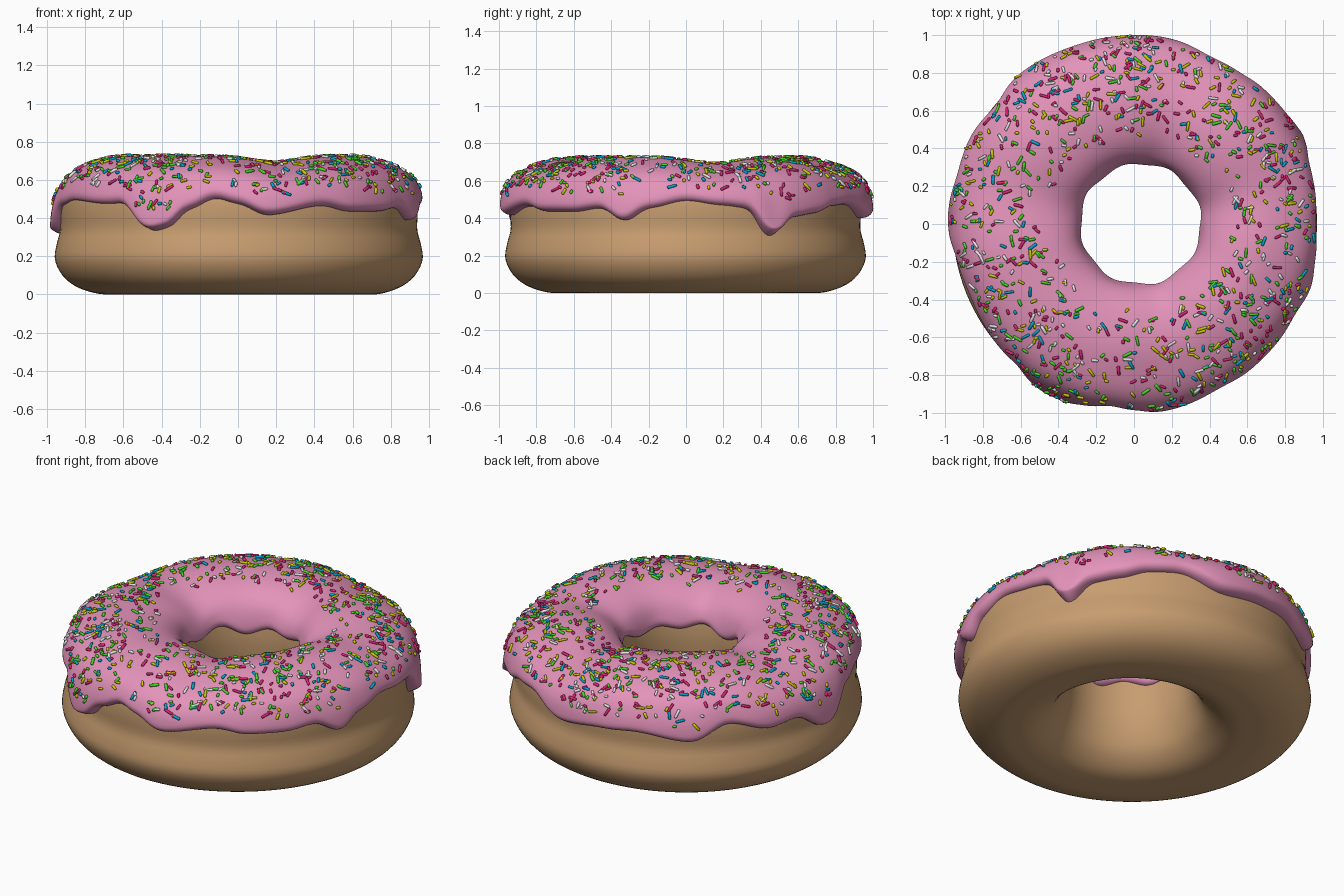
import bpy, bmesh, math, random
from mathutils import Vector

if "Cube" in bpy.data.objects:
    bpy.data.objects.remove(bpy.data.objects["Cube"])
random.seed(4)

def material(name, col):
    m = bpy.data.materials.new(name)
    m.diffuse_color = (*col, 1)
    m.use_nodes = True
    m.node_tree.nodes["Principled BSDF"].inputs["Base Color"].default_value = m.diffuse_color
    return m

def finish(bm, name, mat):
    bmesh.ops.recalc_face_normals(bm, faces=bm.faces[:])
    me = bpy.data.meshes.new(name)
    bm.to_mesh(me)
    bm.free()
    for p in me.polygons:
        p.use_smooth = True
    me.materials.append(mat)
    ob = bpy.data.objects.new(name, me)
    bpy.context.collection.objects.link(ob)
    return ob

def loft(sections, name, mat):
    """Closed sections joined in a closed ring."""
    bm = bmesh.new()
    rows = [[bm.verts.new(p) for p in s] for s in sections]
    n, m = len(rows), len(rows[0])
    for i in range(n):
        a, b = rows[i], rows[(i + 1) % n]
        for j in range(m):
            k = (j + 1) % m
            bm.faces.new((a[j], b[j], b[k], a[k]))
    return finish(bm, name, mat)

def smooth(x):
    x = min(1, max(0, x))
    return x * x * (3 - 2 * x)

def bumps(a, centres, width):
    """Sum of soft bumps around the ring, angles in degrees."""
    d = math.degrees(a)
    return sum(math.exp(-(((d - c + 180) % 360 - 180) / width) ** 2) for c in centres)

# dough cross-section (radius, height): bottom, outside, top, hole
KNOTS = [(.60, 0), (.72, 0), (.84, .035), (.92, .095), (.963, .18), (.955, .26), (.935, .34),
         (.938, .43), (.93, .51), (.89, .595), (.80, .655), (.68, .688), (.57, .688), (.46, .66),
         (.39, .61), (.358, .54), (.347, .46), (.345, .38), (.355, .27), (.385, .17), (.43, .09), (.51, .025)]

def catmull(pts, steps):
    out, n = [], len(pts)
    for i in range(n):
        p = [Vector(pts[(i + k - 1) % n]) for k in range(4)]
        for s in range(steps):
            t = s / steps
            v = .5 * (2 * p[1] + (p[2] - p[0]) * t + (2 * p[0] - 5 * p[1] + 4 * p[2] - p[3]) * t * t
                      + (3 * p[1] - p[0] - 3 * p[2] + p[3]) * t ** 3)
            out.append(Vector((v.x, max(0, v.y))))
    return out

def resample(pts, n):
    pts = pts + [pts[0]]
    cum = [0]
    for a, b in zip(pts, pts[1:]):
        cum.append(cum[-1] + (b - a).length)
    out, j = [], 0
    for i in range(n):
        d = cum[-1] * i / n
        while cum[j + 1] < d:
            j += 1
        out.append(pts[j].lerp(pts[j + 1], (d - cum[j]) / max(1e-9, cum[j + 1] - cum[j])))
    return out, cum[-1] / n

N = 480
PROF, STEP = resample(catmull(KNOTS, 24), N)
I_OUT = max(range(N), key=lambda i: PROF[i].x)
I_TOP = max(range(N), key=lambda i: PROF[i].y)

def prof(i):
    k = int(i)
    return PROF[k % N].lerp(PROF[(k + 1) % N], i - k)

def place(a, r, z):
    """Cross-section point to space, with shallow dips in the crest and the hole off centre."""
    z -= .033 * bumps(a, (14, 74, 166, 286), 17) * smooth((z - .5) / .17)
    r *= 1 + .005 * math.sin(3 * a + 1) * smooth((r - .5) / .3)
    return Vector((r * math.cos(a) + .035 * smooth((.85 - r) / .45), r * math.sin(a), z))

# icing rim: angle in degrees, height of the lower edge
RIM = [(0, .50), (12, .475), (20, .46), (28, .30), (36, .41), (46, .43), (55, .47), (65, .48),
       (81, .405), (98, .43), (108, .44), (127, .40), (139, .49), (154, .425), (164, .44),
       (178, .32), (192, .475), (203, .50), (224, .48), (230, .485), (242.5, .335), (248, .36),
       (254, .45), (263, .51), (270, .48), (279, .42), (298, .47), (308, .44), (321, .44),
       (331, .46), (340, .39), (348, .46), (360, .50)]

def rim(a):
    d = math.degrees(a) % 360
    for (a0, z0), (a1, z1) in zip(RIM, RIM[1:]):
        if a0 <= d <= a1:
            return z0 + (z1 - z0) * smooth((d - a0) / (a1 - a0))

def span(a):
    """Profile indices of the outer and inner icing edges."""
    zo = (rim(a - .035) + 2 * rim(a) + rim(a + .035)) / 4 - .005
    zi = .475 + .018 * math.sin(8 * a) + .01 * math.sin(5 * a + 1)
    i = I_OUT
    while PROF[i].y < zo:
        i += 1
    i0 = i - (PROF[i].y - zo) / max(1e-6, PROF[i].y - PROF[i - 1].y)
    j = I_TOP
    while PROF[j].y > zi:
        j += 1
    i1 = j - (zi - PROF[j].y) / max(1e-6, PROF[j - 1].y - PROF[j].y)
    return zo, i0, i1

def icing(a, f, sp, under=False):
    zo, i0, i1 = sp
    i = i0 + f * (i1 - i0)
    p, t = prof(i), (prof(i + 2) - prof(i - 2)).normalized()
    nrm = Vector((t.y, -t.x))
    if under:
        h = -.012
    else:
        s0, s1 = (i - i0) * STEP, (i1 - i) * STEP
        edge = min(1, min(s0, s1) / .04)
        outer = smooth((p.x - .75) / .18)
        h = .034 + outer * (.006 + .016 * math.sin(a) ** 2 - .012 * max(0, -math.cos(a)))
        h += max(-.01, .2 * (.47 - zo)) * math.exp(-(s0 / .14) ** 2)
        h += .006 * math.sin(8 * a + 2) * math.exp(-(s1 / .1) ** 2)
        h = h * math.sqrt(max(0, 1 - (1 - edge) ** 2))
    p = p + nrm * h
    return place(a, p.x, p.y)

# dough
dough_mat = material("baked dough", (.57, .335, .16))
A = [2 * math.pi * k / 128 for k in range(128)]
loft([[place(a, p.x, p.y) for p in PROF[::6]] for a in A], "dough", dough_mat)

# icing with drips
icing_mat = material("pink icing", (.77, .29, .49))
F = [.5 - .5 * math.cos(math.pi * k / 44) for k in range(45)]
G = [1 - k / 12 for k in range(13)]
sections = []
for k in range(300):
    a = 2 * math.pi * k / 300
    sp = span(a)
    sections.append([icing(a, f, sp) for f in F] + [icing(a, f, sp, True) for f in G])
loft(sections, "icing", icing_mat)

# sprinkles: small capsules lying on the icing, one mesh per colour
def capsule(bm, c, axis, up, length, rad):
    side = axis.cross(up).normalized()
    up = side.cross(axis)
    rings = []
    for off, r in ((-.5, .55), (-.5 + .5 * rad / length, 1), (.5 - .5 * rad / length, 1), (.5, .55)):
        rings.append([bm.verts.new(c + axis * off * length + (side * math.cos(q) + up * math.sin(q)) * rad * r)
                      for q in (math.pi * k / 4 for k in range(8))])
    for p, q in zip(rings, rings[1:]):
        for k in range(8):
            bm.faces.new((p[k], p[(k + 1) % 8], q[(k + 1) % 8], q[k]))
    bm.faces.new(rings[0][::-1])
    bm.faces.new(rings[-1])

COLOURS = {"magenta": ((.70, .02, .17), 270), "green": ((.06, .70, .02), 230), "yellow": ((.60, .60, .0), 210),
           "blue": ((.0, .40, .66), 150), "white": ((.80, .80, .80), 190)}
for name, (col, count) in COLOURS.items():
    bm = bmesh.new()
    made = 0
    while made < count:
        a = random.uniform(0, 2 * math.pi)
        f = .09 + .63 * random.betavariate(1.3, 1.4)
        sp = span(a)
        c = icing(a, f, sp)
        density = .55 + .45 * bumps(a, (30, 95, 125, 195, 240, 300, 322), 14)
        if random.random() > math.hypot(c.x, c.y) * density:
            continue
        u = (icing(a + .02, f, span(a + .02)) - c).normalized()
        v = (icing(a, f + .02, sp) - c).normalized()
        n = u.cross(v).normalized()
        v = n.cross(u)
        q = random.uniform(0, math.pi)
        capsule(bm, c + n * .004, u * math.cos(q) + v * math.sin(q), n,
                random.choice((.022, .028, .036, .052)), random.uniform(.007, .0085))
        made += 1
    finish(bm, name + "_sprinkles", material(name + " sprinkle", col))
